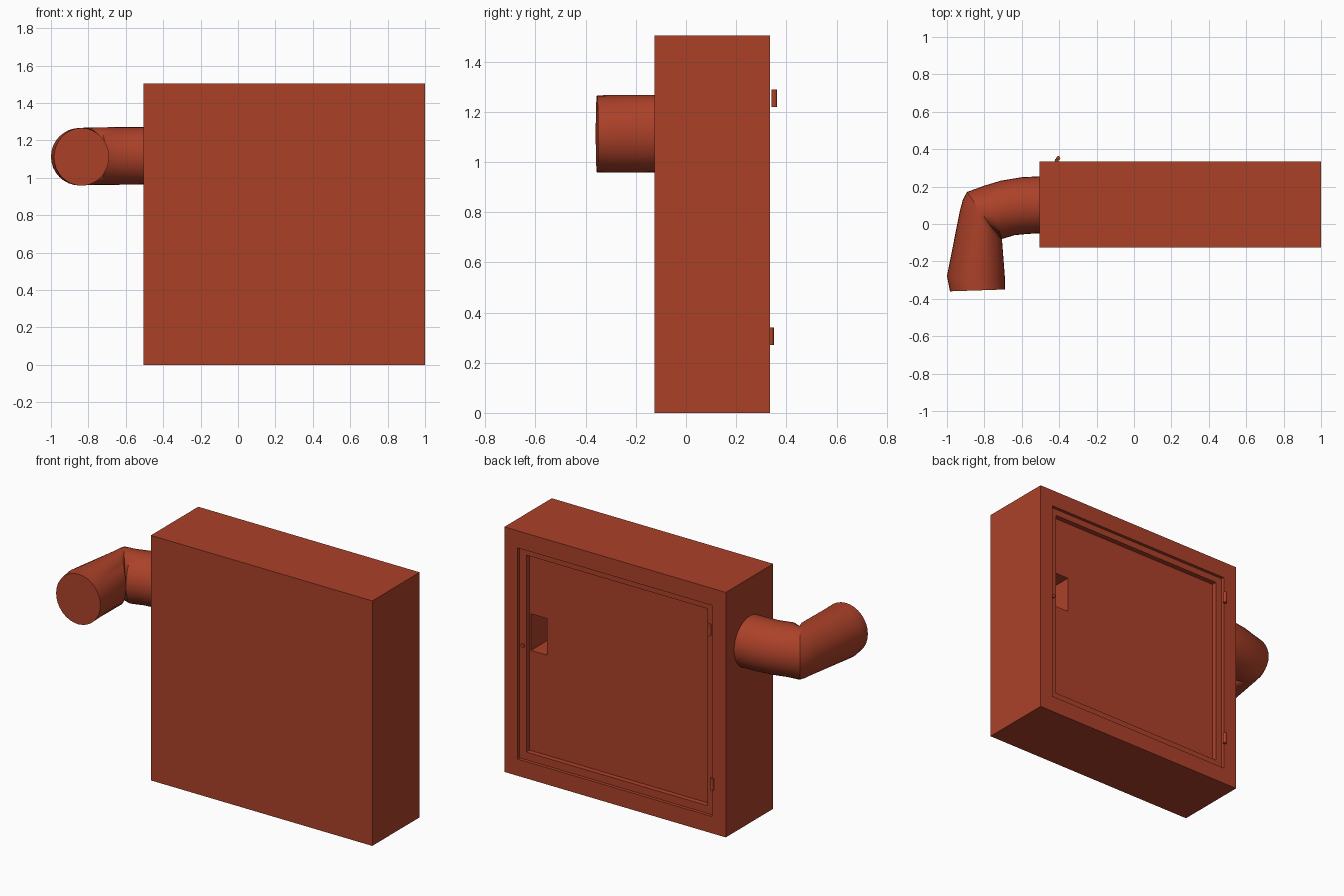
import bpy, bmesh, math
from mathutils import Vector

if "Cube" in bpy.data.objects:
    bpy.data.objects.remove(bpy.data.objects["Cube"])

red = bpy.data.materials.new("brick_red_paint")
red.diffuse_color = (0.41, 0.053, 0.022, 1)
red.use_nodes = True
red.node_tree.nodes["Principled BSDF"].inputs["Base Color"].default_value = red.diffuse_color


def loft(name, rings):
    """Skin a closed solid through matching rings of points, capping both ends."""
    bm = bmesh.new()
    loops = [[bm.verts.new(p) for p in ring] for ring in rings]
    n = len(loops[0])
    for a, b in zip(loops, loops[1:]):
        for i in range(n):
            j = (i + 1) % n
            bm.faces.new((a[i], a[j], b[j], b[i]))
    bm.faces.new(loops[0][::-1])
    bm.faces.new(loops[-1])
    bmesh.ops.recalc_face_normals(bm, faces=bm.faces)
    mesh = bpy.data.meshes.new(name)
    bm.to_mesh(mesh)
    bm.free()
    mesh.materials.append(red)
    obj = bpy.data.objects.new(name, mesh)
    bpy.context.collection.objects.link(obj)
    return obj


def rect(x0, x1, z0, z1, y):
    return [(x0, y, z0), (x1, y, z0), (x1, y, z1), (x0, y, z1)]


def cylinder(name, radius, depth, loc, rot=(0, 0, 0)):
    bpy.ops.mesh.primitive_cylinder_add(vertices=16, radius=radius, depth=depth,
                                        location=loc, rotation=rot)
    obj = bpy.context.object
    obj.name = name
    obj.data.materials.append(red)
    bpy.ops.object.shade_smooth_by_angle(angle=math.radians(40))


# Cabinet: box, stepped door recess on the back, then a deep handle pocket
body = (-0.505, 1.0, 0.0, 1.505)
opening = (-0.41, 0.91, 0.103, 1.40)
panel = (-0.367, 0.865, 0.15, 1.36)
pocket = (0.745, 0.855, 0.765, 0.99)
steps = [(body, -0.125), (body, 0.335), (opening, 0.335), (opening, 0.315),
         (panel, 0.315), (panel, 0.283), (pocket, 0.283), (pocket, 0.10)]
loft("cabinet", [rect(*r, y) for r, y in steps])

# Bent pipe: outer and inner edge points of each section, seen from above
sections = [((-0.50, 0.255), (-0.50, -0.05)), ((-0.60, 0.25), (-0.57, -0.053)),
            ((-0.71, 0.232), (-0.64, -0.060)), ((-0.80, 0.205), (-0.706, -0.08)),
            ((-0.893, 0.171), (-0.745, -0.04)), ((-0.915, 0.13), (-0.725, -0.055)),
            ((-0.93, 0.075), (-0.706, -0.08)), ((-1.0, -0.278), (-0.69, -0.29)),
            ((-0.984, -0.36), (-0.69, -0.35))]
rings = []
for k, (outer, inner) in enumerate(sections):
    o, i = Vector(outer), Vector(inner)
    mid, half = (o + i) / 2, (o - i) / 2
    zc = 1.118 - 0.006 * k / 8
    ring = []
    for s in range(32):
        a = 2 * math.pi * s / 32
        p = mid + half * math.cos(a)
        ring.append((p.x, p.y, zc + 0.154 * math.sin(a)))
    rings.append(ring)
pipe = loft("bent_pipe", rings)
bpy.context.view_layer.objects.active = pipe
pipe.select_set(True)
bpy.ops.object.shade_smooth_by_angle(angle=math.radians(25))

# Door hinges and lock button
cylinder("upper_hinge", 0.011, 0.07, (-0.405, 0.352, 1.255))
cylinder("lower_hinge", 0.011, 0.07, (-0.413, 0.339, 0.305))
cylinder("lock_button", 0.012, 0.02, (0.887, 0.313, 0.80), (math.pi / 2, 0, 0))
